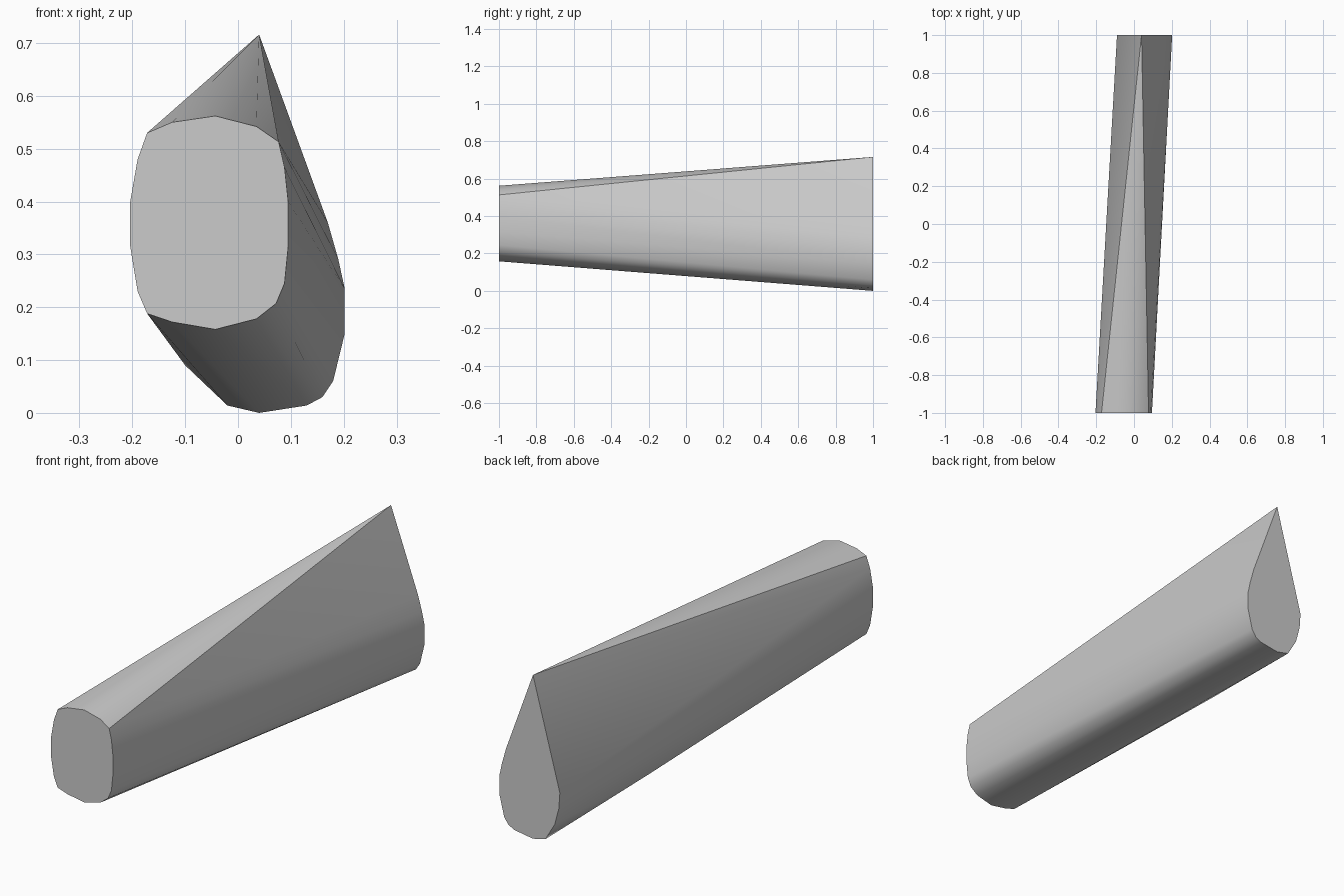
import bpy
import bmesh
import math

cube = bpy.data.objects.get("Cube")
if cube:
    bpy.data.objects.remove(cube, do_unlink=True)

# One plain grey
grey = bpy.data.materials.new("plain_grey")
grey.use_nodes = True
colour = (0.6, 0.6, 0.6, 1.0)
grey.diffuse_color = colour
grey.node_tree.nodes["Principled BSDF"].inputs["Base Color"].default_value = colour

# Rounded front end, (x, z)
front_end = [
    (-0.172, 0.53), (-0.125, 0.55), (-0.043, 0.562), (0.035, 0.542),
    (0.077, 0.513), (0.088, 0.465), (0.095, 0.40), (0.095, 0.315),
    (0.088, 0.245), (0.072, 0.207), (0.035, 0.178), (-0.043, 0.158),
    (-0.125, 0.172), (-0.172, 0.188), (-0.19, 0.23), (-0.204, 0.315),
    (-0.204, 0.40), (-0.19, 0.48),
]
# Teardrop back end with a pointed top, (x, z)
back_end = [
    (0.04, 0.716), (0.17, 0.36), (0.19, 0.29), (0.202, 0.235),
    (0.202, 0.15), (0.18, 0.06), (0.16, 0.03), (0.13, 0.014),
    (0.04, 0.0), (-0.02, 0.014), (-0.065, 0.09), (-0.085, 0.165),
    (-0.09, 0.235),
]

# Tapered body: a skin stretched tight between the two ends
bm = bmesh.new()
for profile, y in ((front_end, -1), (back_end, 1)):
    for x, z in profile:
        bm.verts.new((x, y, z))
bm.verts.new((-0.1, 0.4, 0.09))
hull = bmesh.ops.convex_hull(bm, input=bm.verts[:])
loose = {g for g in hull["geom_interior"] + hull["geom_unused"]
         if isinstance(g, bmesh.types.BMVert)}
bmesh.ops.delete(bm, geom=list(loose), context="VERTS")
bmesh.ops.dissolve_limit(bm, angle_limit=math.radians(0.5),
                         verts=bm.verts[:], edges=bm.edges[:])
bmesh.ops.recalc_face_normals(bm, faces=bm.faces[:])
mesh = bpy.data.meshes.new("tapered_body")
bm.to_mesh(mesh)
bm.free()
mesh.materials.append(grey)

body = bpy.data.objects.new("tapered_body", mesh)
bpy.context.collection.objects.link(body)
bpy.ops.object.select_all(action="DESELECT")
body.select_set(True)
bpy.context.view_layer.objects.active = body
bpy.ops.object.shade_smooth_by_angle(angle=math.radians(30))
